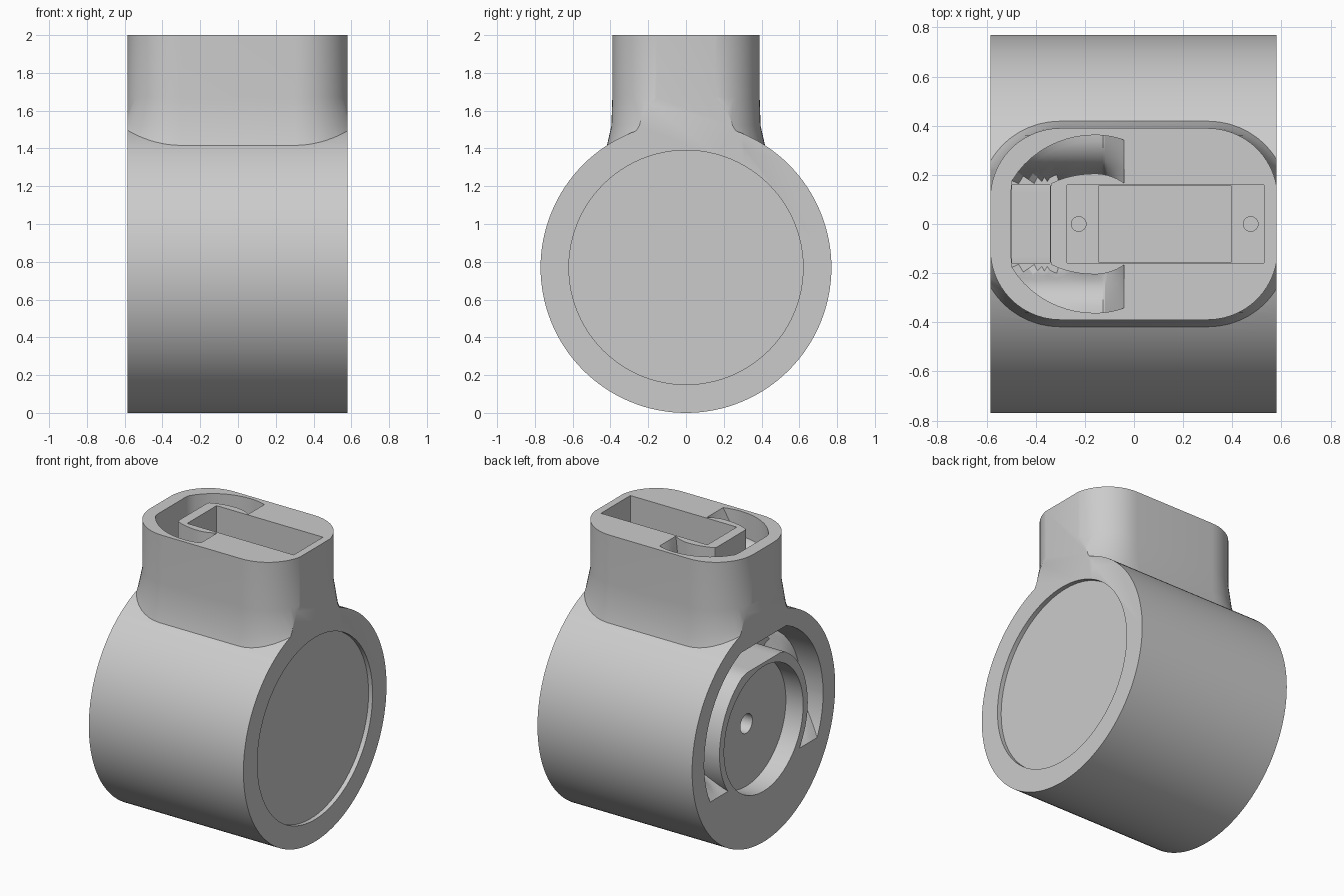
import bpy, bmesh
from math import sin, cos, pi, sqrt
from mathutils import Matrix, Vector

cube = bpy.data.objects.get("Cube")
if cube:
    bpy.data.objects.remove(cube, do_unlink=True)

grey = bpy.data.materials.new("light_grey_plastic")
grey.use_nodes = True
grey.diffuse_color = (0.6, 0.6, 0.6, 1)
grey.node_tree.nodes["Principled BSDF"].inputs["Base Color"].default_value = (0.6, 0.6, 0.6, 1)

LEFT, RIGHT = 0.58, -0.585   # flat ends of the barrel
AXIS, R = 0.77, 0.77         # barrel axis height and radius


def make(name, bm):
    bmesh.ops.recalc_face_normals(bm, faces=bm.faces)
    mesh = bpy.data.meshes.new(name)
    bm.to_mesh(mesh)
    bm.free()
    mesh.materials.append(grey)
    obj = bpy.data.objects.new(name, mesh)
    bpy.context.collection.objects.link(obj)
    return obj


def loft(bm, rings):
    """Skin closed rings of points and cap both ends."""
    loops = [[bm.verts.new(p) for p in ring] for ring in rings]
    n = len(loops[0])
    for a, b in zip(loops, loops[1:]):
        for i in range(n):
            j = (i + 1) % n
            bm.faces.new((a[i], a[j], b[j], b[i]))
    bm.faces.new(loops[0])
    bm.faces.new(loops[-1])


def cylinder(name, radius, x0, x1, segments=96):
    bm = bmesh.new()
    place = Matrix.Translation(((x0 + x1) / 2, 0, AXIS)) @ Matrix.Rotation(pi / 2, 4, 'Y')
    bmesh.ops.create_cone(bm, cap_ends=True, segments=segments, radius1=radius,
                          radius2=radius, depth=abs(x1 - x0), matrix=place)
    return make(name, bm)


def box(name, x0, x1, half_y, z0, z1):
    bm = bmesh.new()
    bmesh.ops.create_cube(bm, size=1)
    for v in bm.verts:
        v.co = Vector(((x0 + x1) / 2 + v.co.x * (x1 - x0), v.co.y * 2 * half_y,
                       (z0 + z1) / 2 + v.co.z * (z1 - z0)))
    return make(name, bm)


def hole(name, x, radius, z0, z1):
    bm = bmesh.new()
    bmesh.ops.create_cone(bm, cap_ends=True, segments=24, radius1=radius, radius2=radius,
                          depth=z1 - z0, matrix=Matrix.Translation((x, 0, (z0 + z1) / 2)))
    return make(name, bm)


def combine(target, tool, operation):
    mod = target.modifiers.new(operation.lower(), 'BOOLEAN')
    mod.operation, mod.object, mod.solver = operation, tool, 'EXACT'
    bpy.context.view_layer.objects.active = target
    bpy.ops.object.modifier_apply(modifier=mod.name)
    bpy.data.objects.remove(tool, do_unlink=True)


def rounded(hx, hy, r, z, steps=14):
    ring = []
    for q, (sx, sy) in enumerate(((1, 1), (-1, 1), (-1, -1), (1, -1))):
        for k in range(steps + 1):
            a = (q + k / steps) * pi / 2
            ring.append((sx * (hx - r) + r * cos(a), sy * (hy - r) + r * sin(a), z))
    return ring


def groove(name, place, outer, inner, ramp, shallow, deep):
    """C-shaped channel: opens along u, has flat chords, and ramps out at its ends.
    outer and inner are (u radius, v radius, chord)."""
    def rim(shape, s):
        a, b, chord = shape
        if s <= 1:
            return min(chord, a * cos(s * pi / 2)), b * sin(s * pi / 2)
        u = -(s - 1) * ramp[1]
        return u, sqrt(max(b * b - u * u, 0))

    def depth(u, v):
        f = min(max((outer[1] - abs(v)) / (outer[1] - inner[1]), 0), 1)
        d = shallow + (deep - shallow) * (1 - sqrt(1 - f * f))
        if -u > ramp[0]:
            d *= max((u + ramp[1]) / (ramp[1] - ramp[0]), 0)
        return d

    rows, radial, over = 28, 6, 0.03
    rings = []
    for i in range(-rows, rows + 1):
        s, side = abs(i) / rows * 2, (1 if i >= 0 else -1)
        if s <= 1:
            s = s ** 0.9
        (u0, v0), (u1, v1) = rim(inner, s), rim(outer, s)
        floor = []
        for k in range(radial + 1):
            t = k / radial
            u, v = u0 + (u1 - u0) * t, side * (v0 + (v1 - v0) * t)
            floor.append(place @ Vector((u, v, -depth(u, v))))
        top = [place @ Vector((u1, side * v1, over)), place @ Vector((u0, side * v0, over))]
        rings.append(floor + top)
    bm = bmesh.new()
    loft(bm, rings)
    return make(name, bm)


# Barrel
housing = cylinder("joint_housing", R, RIGHT, LEFT, 128)

# Rounded neck with a flared foot, trimmed flush with the barrel ends
bm = bmesh.new()
loft(bm, [rounded(0.70, 0.42, 0.40, 1.0), rounded(0.70, 0.42, 0.40, 1.41),
          rounded(0.64, 0.395, 0.34, 1.52), rounded(0.585, 0.39, 0.285, 1.67),
          rounded(0.585, 0.39, 0.285, 2.0)])
for x, side in ((LEFT, 1), (RIGHT, -1)):
    cut = bmesh.ops.bisect_plane(bm, geom=bm.verts[:] + bm.edges[:] + bm.faces[:], dist=1e-5,
                                 plane_co=(x, 0, 0), plane_no=(side, 0, 0), clear_outer=True)
    bmesh.ops.holes_fill(bm, edges=[e for e in bm.edges if e.is_boundary])
combine(housing, make("neck", bm), 'UNION')

# Shallow round recess in the left end
combine(housing, cylinder("left_recess", 0.62, LEFT - 0.03, LEFT + 0.1), 'DIFFERENCE')

# Right end: C-shaped channel around a round cup with a centre hole
side_place = Matrix(((0, 0, -1, RIGHT), (0, 1, 0, 0), (1, 0, 0, AXIS), (0, 0, 0, 1)))
combine(housing, groove("side_channel", side_place, (0.66, 0.64, 0.61), (0.50, 0.475, 0.45),
                        (0.06, 0.28), 0.17, 0.3), 'DIFFERENCE')
combine(housing, cylinder("cup", 0.425, RIGHT - 0.1, RIGHT + 0.13), 'DIFFERENCE')
combine(housing, cylinder("shaft_hole", 0.065, RIGHT, RIGHT + 0.4, 32), 'DIFFERENCE')

# Top: C-shaped channel with a cable shaft down to the side channel
top_place = Matrix(((-1, 0, 0, -0.16), (0, 1, 0, 0), (0, 0, 1, 2), (0, 0, 0, 1)))
combine(housing, groove("top_channel", top_place, (0.385, 0.362, 0.34), (0.30, 0.205, 0.18),
                        (0.04, 0.12), 0.17, 0.36), 'DIFFERENCE')
combine(housing, box("cable_shaft", -0.497, -0.342, 0.158, 1.225, 2.1), 'DIFFERENCE')

# Top: stepped motor slot with two screw holes
combine(housing, box("ear_slot", -0.272, 0.53, 0.158, 1.8, 2.1), 'DIFFERENCE')
combine(housing, box("motor_slot", -0.142, 0.395, 0.157, 1.42, 1.9), 'DIFFERENCE')
for x in (-0.225, 0.475):
    combine(housing, hole("screw_hole", x, 0.03, 1.5, 1.9), 'DIFFERENCE')

# Smooth curved walls, crisp edges
bpy.ops.object.select_all(action='DESELECT')
housing.select_set(True)
bpy.context.view_layer.objects.active = housing
bpy.ops.object.shade_smooth_by_angle(angle=0.5)
